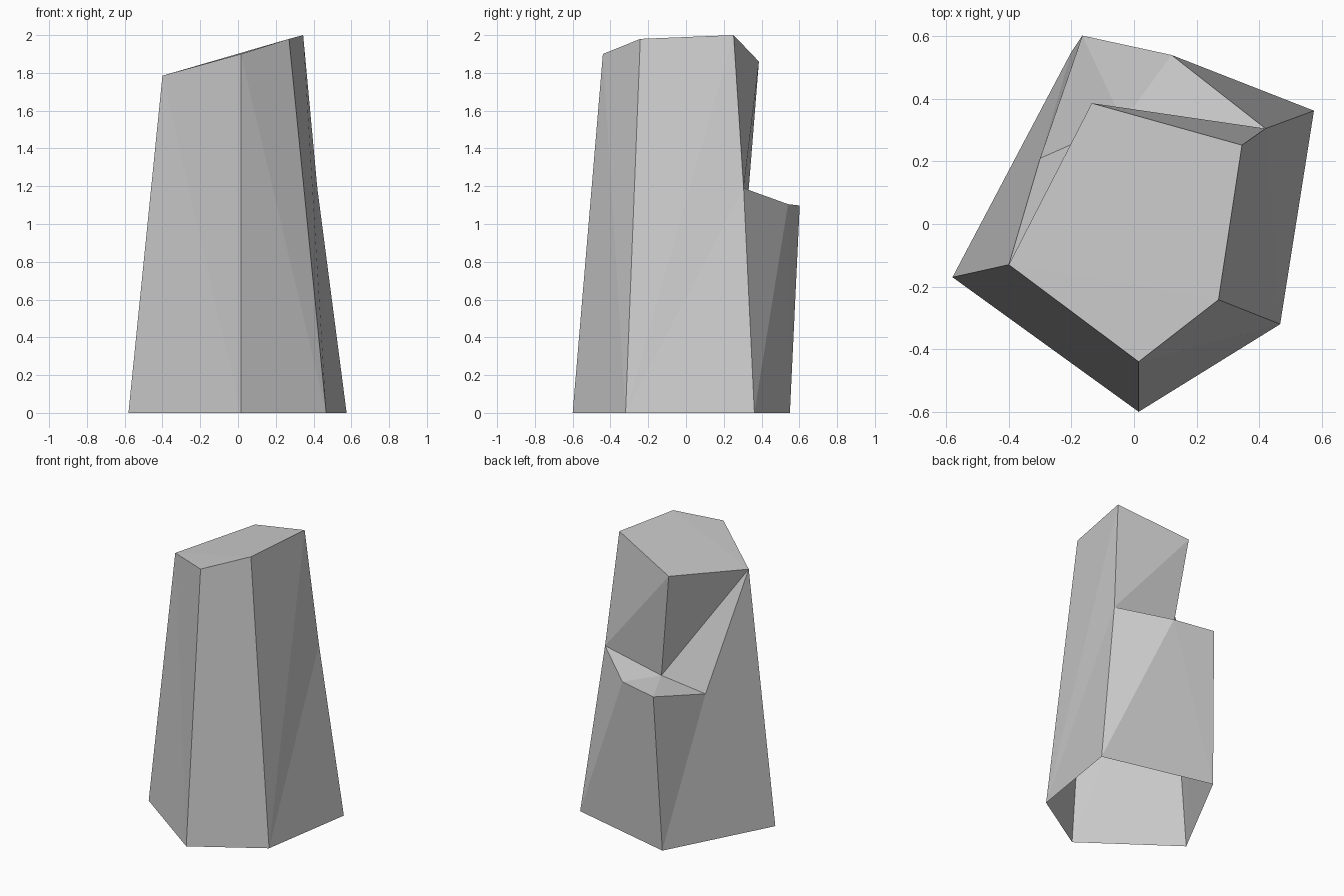
import bpy, bmesh

if "Cube" in bpy.data.objects:
    bpy.data.objects.remove(bpy.data.objects["Cube"])

bm = bmesh.new()


def ring(points):
    return [bm.verts.new(p) for p in points]


# Five-sided base outline (left, front, right front, right back, back)
base = ring([(-0.58, -0.17, 0), (0.015, -0.60, 0), (0.467, -0.32, 0),
             (0.575, 0.362, 0), (-0.20, 0.55, 0)])
# Slanted top outline, same order
top = ring([(-0.40, -0.13, 1.785), (0.015, -0.44, 1.90), (0.27, -0.242, 1.98),
            (0.345, 0.252, 2.0), (-0.135, 0.386, 1.86)])
# Ledge broken out of the back: right end, outer right, outer left, left end, inner corner
right, out_r, out_l, left, inner = ring([
    (0.42, 0.305, 1.19), (0.12, 0.54, 1.105), (-0.165, 0.602, 1.098),
    (-0.30, 0.21, 1.006), (-0.036, 0.326, 1.11)])

A, B, C, D, E = base
a, b, c, d, e = top

faces = [
    # slanted cap
    (a, b, c), (a, c, e), (c, d, e),
    # front walls
    (A, B, a), (B, b, a), (B, C, b), (C, c, b),
    # right wall
    (C, d, c), (C, right, d), (C, D, right),
    # lower back walls
    (D, out_r, right), (D, E, out_r), (E, out_l, out_r),
    # left wall
    (E, left, out_l), (E, A, left), (A, a, left),
    # ledge
    (right, out_r, inner), (out_r, out_l, inner), (out_l, left, inner),
    # recessed upper back walls
    (d, right, e), (right, inner, e), (inner, a, e), (inner, left, a),
]
for f in faces:
    bm.faces.new(f)
bmesh.ops.recalc_face_normals(bm, faces=bm.faces)  # underside stays open

mesh = bpy.data.meshes.new("rock_pillar")
bm.to_mesh(mesh)
bm.free()
rock = bpy.data.objects.new("rock_pillar", mesh)
bpy.context.collection.objects.link(rock)
